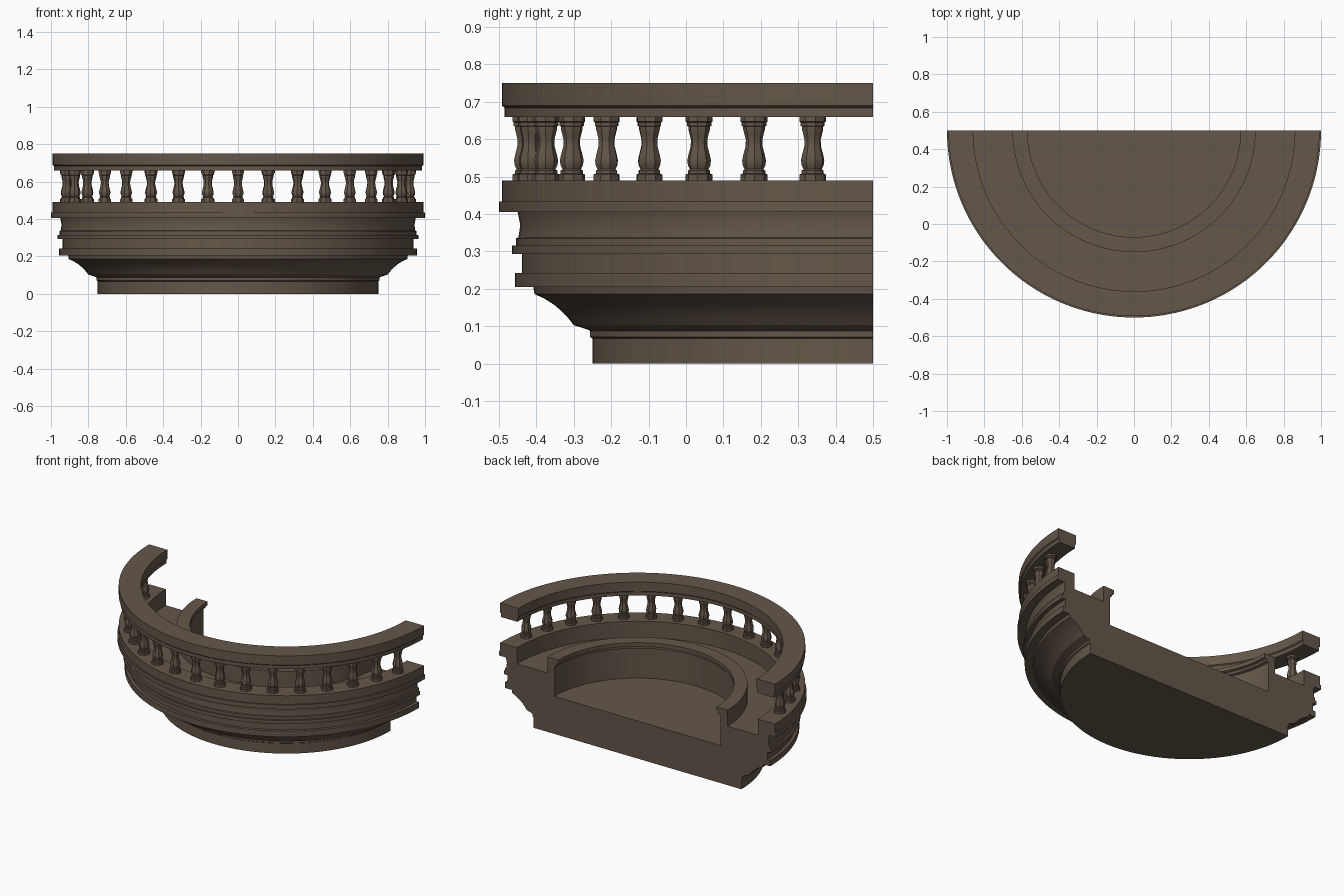
import bpy, bmesh, math
from mathutils import Matrix, Vector

if "Cube" in bpy.data.objects:
    bpy.data.objects.remove(bpy.data.objects["Cube"])

CENTRE_Y = 0.5      # the half circle is swept about this point on the back plane
SEGMENTS = 72

stone = bpy.data.materials.new("brown_stone")
stone.diffuse_color = (0.127, 0.095, 0.067, 1)
stone.use_nodes = True
stone.node_tree.nodes["Principled BSDF"].inputs["Base Color"].default_value = stone.diffuse_color


def finish(bm, name, angle=30):
    bmesh.ops.remove_doubles(bm, verts=bm.verts, dist=1e-5)
    bmesh.ops.recalc_face_normals(bm, faces=bm.faces)
    mesh = bpy.data.meshes.new(name)
    bm.to_mesh(mesh)
    bm.free()
    mesh.materials.append(stone)
    ob = bpy.data.objects.new(name, mesh)
    bpy.context.collection.objects.link(ob)
    bpy.ops.object.select_all(action='DESELECT')
    ob.select_set(True)
    bpy.context.view_layer.objects.active = ob
    bpy.ops.object.shade_smooth_by_angle(angle=math.radians(angle))
    return ob


def half_lathe(name, profile):
    """Sweep a closed (radius, z) outline through the front half circle, with flat ends."""
    bm = bmesh.new()
    rings = []
    for i in range(SEGMENTS + 1):
        a = math.pi + math.pi * i / SEGMENTS
        rings.append([bm.verts.new((r * math.cos(a), CENTRE_Y + r * math.sin(a), z))
                      for r, z in profile])
    n = len(profile)
    for r0, r1 in zip(rings, rings[1:]):
        for j in range(n):
            k = (j + 1) % n
            if profile[j][0] == 0 and profile[k][0] == 0:
                continue
            quad = [r0[j], r1[j], r1[k], r0[k]]
            if profile[j][0] == 0:
                quad.remove(r1[j])
            if profile[k][0] == 0:
                quad.remove(r1[k])
            bm.faces.new(quad)
    bm.faces.new(rings[0])
    bm.faces.new(rings[-1])
    return finish(bm, name)


# balcony body: plinth, cove, mouldings, parapet, gallery, inner wall, floor
half_lathe("balcony_body", [
    (0, 0), (0.75, 0), (0.75, 0.067), (0.757, 0.072), (0.757, 0.088), (0.765, 0.092),
    (0.80, 0.103), (0.815, 0.122), (0.832, 0.14), (0.853, 0.158), (0.88, 0.175),
    (0.905, 0.186), (0.908, 0.205),
    (0.957, 0.205), (0.957, 0.243), (0.938, 0.243), (0.938, 0.293),
    (0.965, 0.293), (0.965, 0.316), (0.955, 0.316), (0.955, 0.335),
    (0.948, 0.338), (0.943, 0.37), (0.95, 0.405),
    (1.0, 0.405), (1.0, 0.434), (0.992, 0.434), (0.992, 0.49),
    (0.87, 0.49), (0.87, 0.385), (0.65, 0.385), (0.65, 0.49),
    (0.57, 0.49), (0.57, 0.465), (0.585, 0.46), (0.585, 0.445), (0.6, 0.44),
    (0.6, 0.245), (0, 0.245)])

# handrail with a narrower underside
half_lathe("handrail", [
    (0.985, 0.66), (0.985, 0.684), (0.992, 0.69), (0.992, 0.75),
    (0.86, 0.75), (0.86, 0.69), (0.867, 0.684), (0.867, 0.66)])

# balusters: eight-sided turned posts every ten degrees
POST = [(0.036, 0.49), (0.036, 0.506), (0.030, 0.508), (0.030, 0.516), (0.025, 0.520),
        (0.030, 0.530), (0.032, 0.543), (0.029, 0.558), (0.023, 0.580), (0.022, 0.598),
        (0.026, 0.615), (0.029, 0.626), (0.029, 0.634), (0.033, 0.636), (0.033, 0.645),
        (0.036, 0.647), (0.036, 0.66)]
SIDES = 8
bm = bmesh.new()
for step in range(-8, 9):
    a = math.radians(10 * step)
    place = (Matrix.Translation((0.93 * math.sin(a), CENTRE_Y - 0.93 * math.cos(a), 0))
             @ Matrix.Rotation(a, 4, 'Z'))
    rings = []
    for r, z in POST:
        rings.append([bm.verts.new(place @ Vector((r * math.cos(t), r * math.sin(t), z)))
                      for t in (math.tau * (s + 0.5) / SIDES for s in range(SIDES))])
    for lo, hi in zip(rings, rings[1:]):
        for s in range(SIDES):
            e = (s + 1) % SIDES
            bm.faces.new((lo[s], lo[e], hi[e], hi[s]))
    bm.faces.new(rings[0])
    bm.faces.new(rings[-1])
finish(bm, "balusters", 40)
